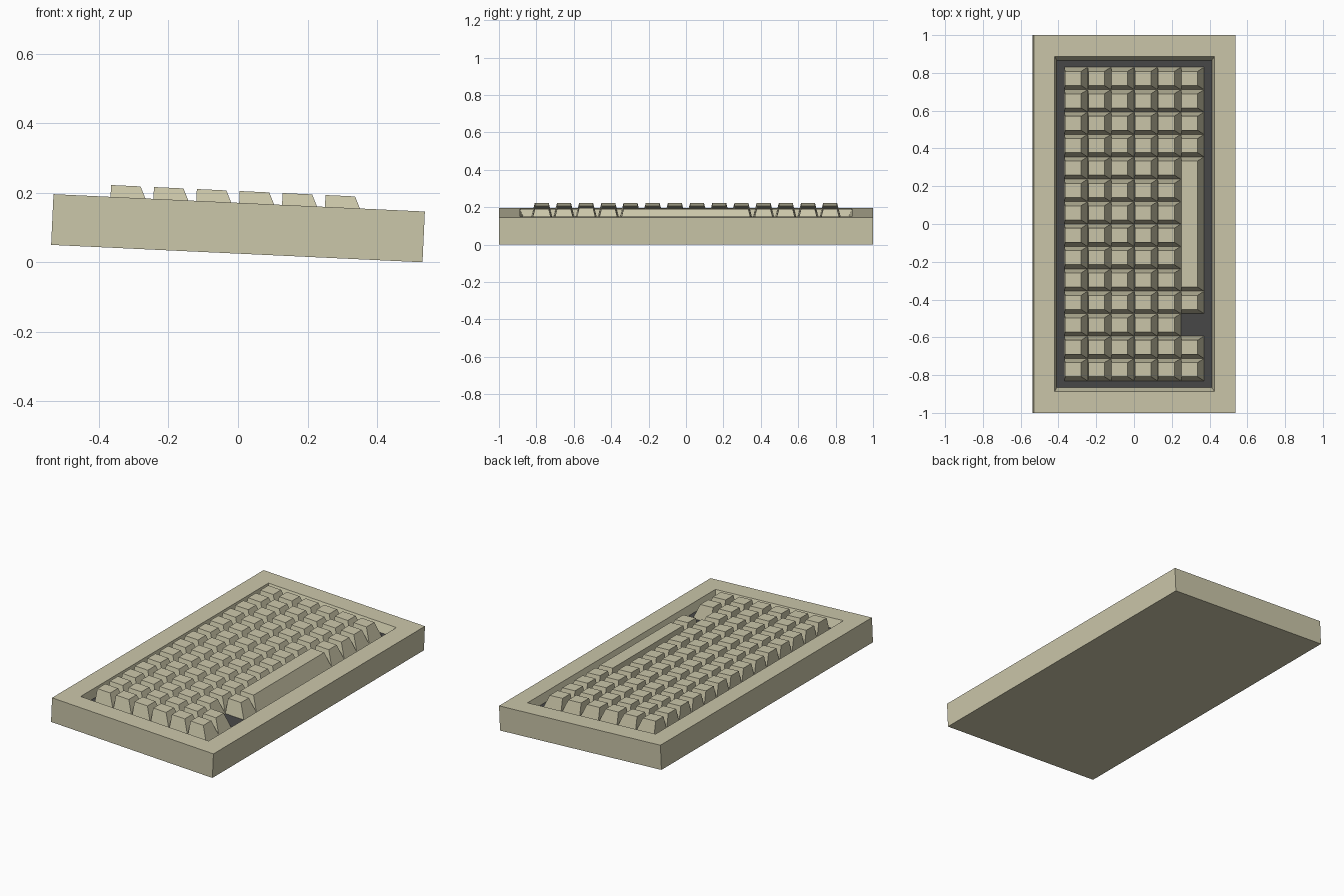
import bpy, bmesh, math

if "Cube" in bpy.data.objects:
    bpy.data.objects.remove(bpy.data.objects["Cube"])

TILT = math.atan(0.0467)
LIFT = (0.0034, 0, 0.1708)
FLOOR = -0.05            # recess depth, measured from the case top
PX, PY = 0.1235, 0.1186  # key pitch
X0, Y0 = -0.3705, 0.83   # corner of the key block
TOP = 0.034              # key height above the case top


def material(name, rgb):
    m = bpy.data.materials.new(name)
    m.diffuse_color = (*rgb, 1)
    m.use_nodes = True
    m.node_tree.nodes["Principled BSDF"].inputs["Base Color"].default_value = m.diffuse_color
    return m


beige = material("beige", (0.60, 0.57, 0.40))
dark = material("dark_grey", (0.065, 0.065, 0.065))


def loft(name, rings, mat):
    """Closed solid through rectangles (x0, x1, y0, y1, z), tilted like the case."""
    bm = bmesh.new()
    loops = [[bm.verts.new(p) for p in ((a, c, z), (b, c, z), (b, d, z), (a, d, z))]
             for a, b, c, d, z in rings]
    bm.faces.new(loops[0][::-1])
    bm.faces.new(loops[-1])
    for lo, hi in zip(loops, loops[1:]):
        for i in range(4):
            j = (i + 1) % 4
            bm.faces.new((lo[i], lo[j], hi[j], hi[i]))
    bmesh.ops.recalc_face_normals(bm, faces=bm.faces)
    me = bpy.data.meshes.new(name)
    bm.to_mesh(me)
    bm.free()
    me.materials.append(mat)
    ob = bpy.data.objects.new(name, me)
    ob.rotation_euler = (0, TILT, 0)
    ob.location = LIFT
    bpy.context.collection.objects.link(ob)
    return ob


def rect(hx, hy, z):
    return (-hx, hx, -hy, hy, z)


# case: outer box running over the rim and down into the sloped recess
loft("case", [rect(0.5347, 1, -0.146), rect(0.5347, 1, 0),
              rect(0.424, 0.888, 0), rect(0.411, 0.866, FLOOR - 0.002)], beige)

# dark plate under the keys
loft("key_plate", [rect(0.411, 0.866, FLOOR - 0.002), rect(0.4113, 0.8665, FLOOR)], dark)


# keys: straight back edge, sloped sides and front
def key(name, col, row, span=1):
    x, y1 = X0 + col * PX, Y0 - row * PY
    y0 = y1 - span * PY
    loft(name, [(x, x + PX, y0, y1, FLOOR),
                (x, x + 0.085, y0 + 0.022, y1 - 0.022, TOP)], beige)


for col in range(6):
    for row in range(14):
        if col == 5 and 4 <= row <= 9 or (col, row) == (5, 11):
            continue
        key(f"key_{col}_{row}", col, row)

key("space_bar", 5, 4, span=6)
